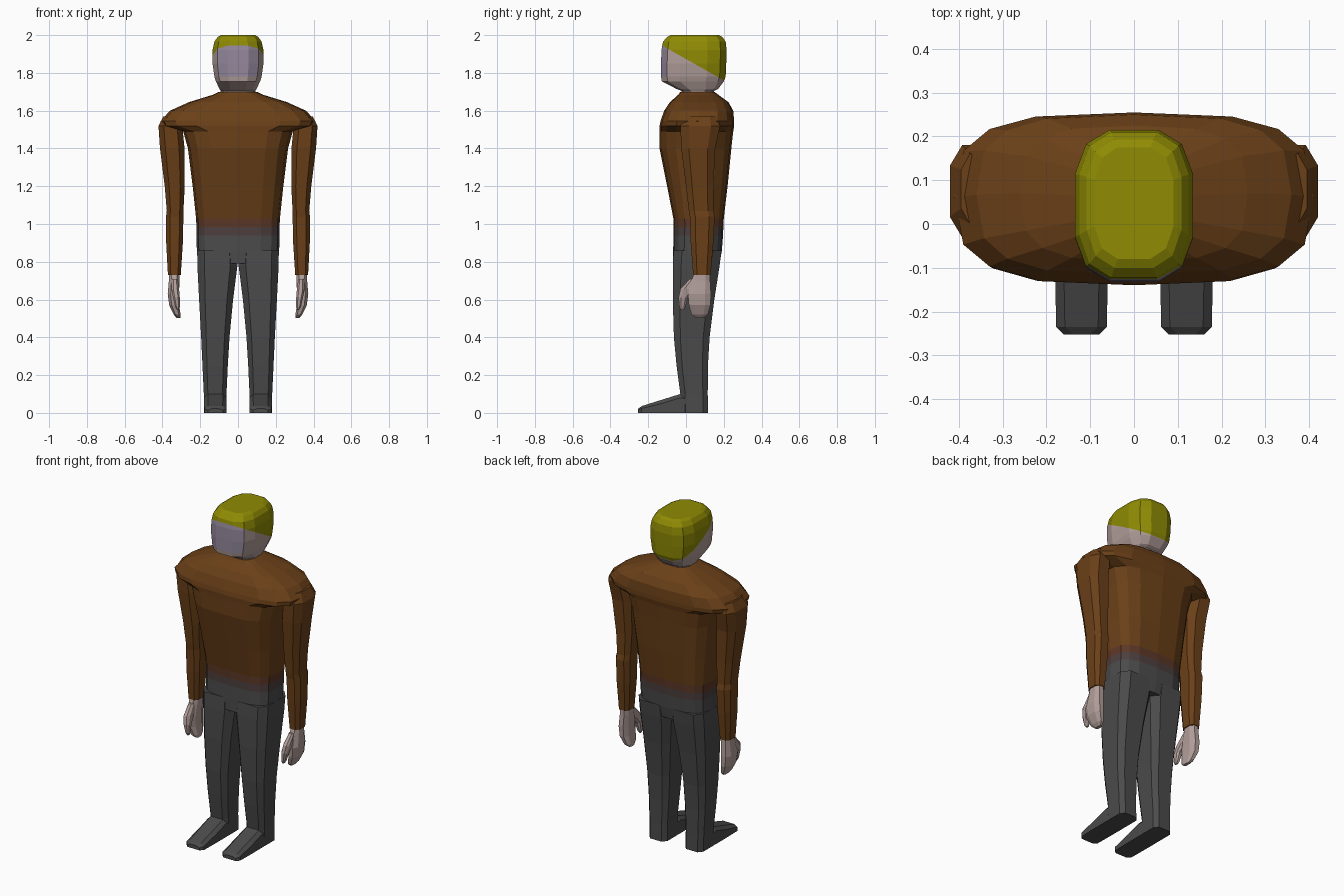
import bpy, bmesh, math
from mathutils import Vector

if "Cube" in bpy.data.objects:
    bpy.data.objects.remove(bpy.data.objects["Cube"])


def material(name, srgb):
    m = bpy.data.materials.new(name)
    m.diffuse_color = [(c / 255) ** 2.2 for c in srgb] + [1]
    m.use_nodes = True
    m.node_tree.nodes["Principled BSDF"].inputs["Base Color"].default_value = m.diffuse_color
    return m


hair = material("hair_olive", (142, 138, 12))
brown = material("sweater_brown", (106, 66, 30))
rust = material("waist_rust", (92, 58, 42))
dusk = material("waist_dusk", (78, 64, 64))
grey = material("trouser_grey", (76, 76, 76))
skin = material("skin", (176, 157, 153))
face_tone = material("face_lavender", (146, 134, 154))


def ring(cx, z, hx, y0, y1, n, sides, offset=0.0):
    """Horizontal superellipse outline, scaled to reach its half sizes."""
    angles = [2 * math.pi * (i + offset) / sides for i in range(sides)]
    pts = [(math.copysign(abs(math.cos(a)) ** (2 / n), math.cos(a)),
            math.copysign(abs(math.sin(a)) ** (2 / n), math.sin(a))) for a in angles]
    k = max(p[0] for p in pts)
    return [Vector((cx + p[0] / k * hx, (y0 + y1) / 2 + p[1] / k * (y1 - y0) / 2, z)) for p in pts]


def loft(name, rings, mats, rule=None, cuts=(), flip=1):
    """Skin rings into a closed flat-faced part; rule picks a material per face."""
    bm = bmesh.new()
    rows = [[bm.verts.new((p.x * flip, p.y, p.z)) for p in r] for r in rings]
    for a, b in zip(rows, rows[1:]):
        for i in range(len(a)):
            j = (i + 1) % len(a)
            bm.faces.new((a[i], a[j], b[j], b[i]))
    bm.faces.new(rows[0])
    bm.faces.new(rows[-1])
    for co, no in cuts:
        bmesh.ops.bisect_plane(bm, geom=bm.verts[:] + bm.edges[:] + bm.faces[:],
                               plane_co=co, plane_no=no)
    bmesh.ops.recalc_face_normals(bm, faces=bm.faces[:])
    if rule:
        for f in bm.faces:
            f.material_index = rule(f.calc_center_median())
    me = bpy.data.meshes.new(name)
    bm.to_mesh(me)
    bm.free()
    for m in mats:
        me.materials.append(m)
    ob = bpy.data.objects.new(name, me)
    bpy.context.collection.objects.link(ob)
    return ob


# Torso with shoulders and hips: z, half width, front y, back y
torso = [(1.70, .10, -.03, .15), (1.685, .13, -.04, .17), (1.645, .26, -.085, .225),
         (1.60, .36, -.115, .25), (1.545, .41, -.135, .255), (1.52, .40, -.14, .255),
         (1.49, .29, -.14, .25), (1.40, .265, -.14, .24), (1.20, .24, -.10, .22),
         (1.03, .222, -.067, .20), (.985, .22, -.066, .198), (.94, .22, -.066, .196),
         (.86, .218, -.068, .19), (.79, .212, -.068, .178)]


def torso_rule(c):
    return 0 if c.z > 1.03 else 1 if c.z > .985 else 2 if c.z > .94 else 3


loft("torso", [ring(0, z, w, a, b, 3.2, 16) for z, w, a, b in torso],
     [brown, rust, dusk, grey], torso_rule)

# Head, with the hair split off by a slanted plane
head = [(1.67, .09, -.02, .14), (1.705, .092, -.025, .15), (1.715, .098, -.05, .17),
        (1.755, .117, -.128, .20), (1.78, .125, -.132, .21), (1.85, .135, -.132, .213),
        (1.92, .135, -.13, .215), (1.965, .125, -.122, .21), (1.99, .108, -.10, .193),
        (2.0, .09, -.08, .175)]
hair_co, hair_no = Vector((0, -.10, 1.93)), Vector((0, .175, .31)).normalized()


def head_rule(c):
    if (c - hair_co).dot(hair_no) > 0:
        return 0
    return 1 if c.y < -.085 and c.z > 1.78 else 2


loft("head", [ring(0, z, w, a, b, 3, 12, .5) for z, w, a, b in head],
     [hair, face_tone, skin], head_rule, [(hair_co, hair_no)])

# Limb sections: centre x, z, half width, front y, back y
arm = [(.35, 1.57, .045, .0, .16), (.358, 1.52, .063, -.03, .18), (.348, 1.40, .065, -.025, .155),
       (.335, 1.20, .053, .0, .145), (.333, 1.07, .044, .015, .145), (.335, 1.04, .046, .02, .152),
       (.336, .90, .044, .025, .145), (.337, .73, .034, .038, .13)]
hand = [(.337, .75, .028, .045, .125), (.338, .70, .028, .03, .128), (.342, .63, .03, .01, .132),
        (.338, .57, .026, .015, .13), (.322, .52, .018, .03, .115), (.314, .502, .01, .05, .095)]
thumb = [(.335, .71, .016, .02, .07), (.332, .655, .02, -.03, .05), (.326, .61, .018, -.04, .01),
         (.32, .56, .012, -.035, -.003), (.317, .545, .006, -.028, -.01)]
leg = [(.112, .86, .104, -.066, .188), (.109, .78, .106, -.07, .178), (.116, .60, .09, -.07, .15),
       (.12, .40, .075, -.064, .125), (.121, .25, .067, -.05, .116), (.121, .10, .06, -.03, .115),
       (.12, .0, .06, -.03, .117)]
# Foot sections: y, top z, half width
foot = [(.08, .08, .056), (-.03, .10, .06), (-.12, .072, .06), (-.235, .036, .058), (-.253, .022, .04)]


def foot_ring(y, top, w):
    c = min(.02, top * .35)
    shape = [(-w, 0), (w, 0), (w, top - c), (w - .02, top), (.02 - w, top), (-w, top - c)]
    return [Vector((.12 + x, y, z)) for x, z in shape]


for side, s in (("right", 1), ("left", -1)):
    for name, secs, mat, n in (("arm", arm, brown, 3), ("hand", hand, skin, 2.5),
                               ("thumb", thumb, skin, 2.5), ("leg", leg, grey, 4)):
        loft(f"{side}_{name}", [ring(x, z, w, a, b, n, 8, .5) for x, z, w, a, b in secs],
             [mat], flip=s)
    loft(f"{side}_foot", [foot_ring(*f) for f in foot], [grey], flip=s)
